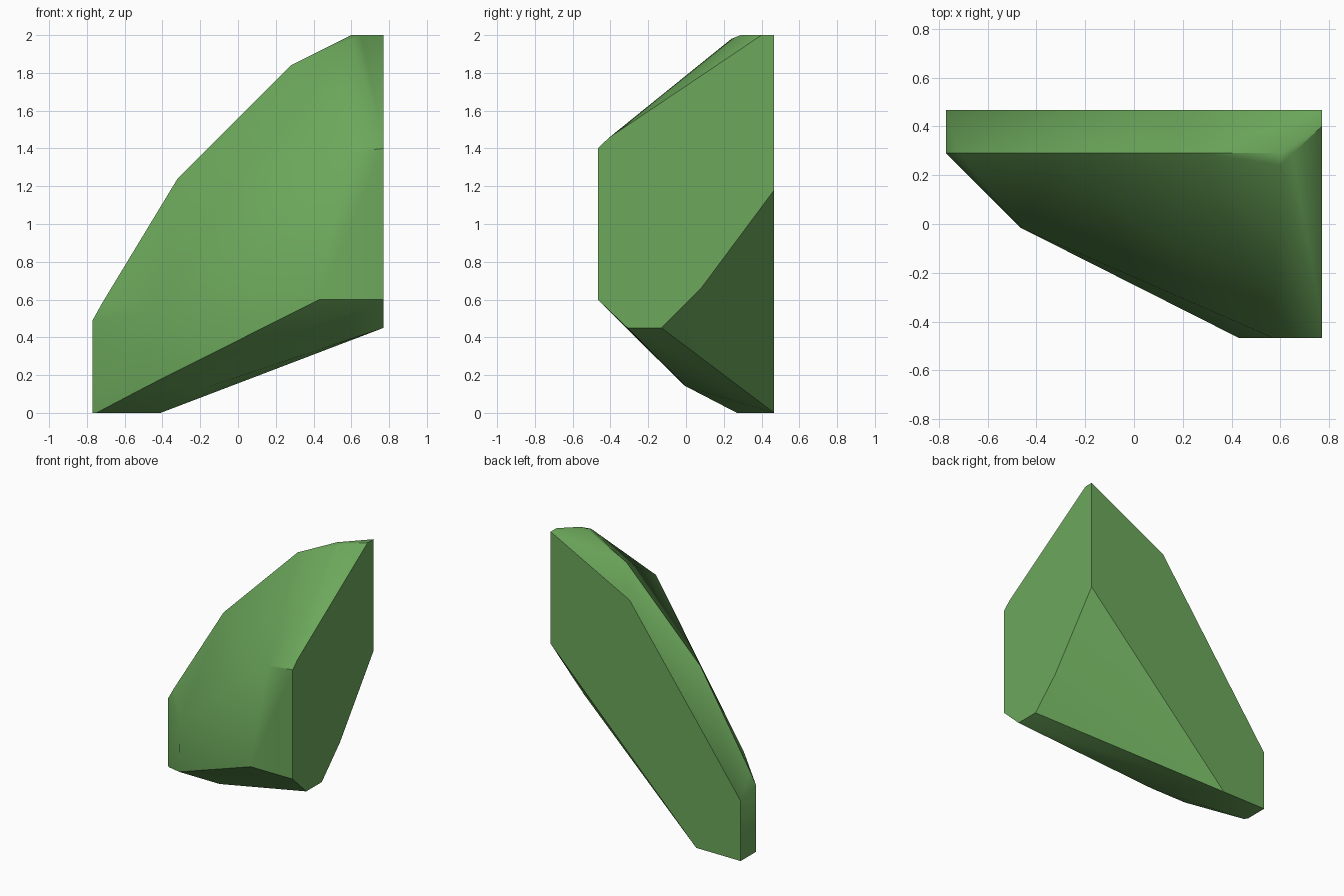
import bpy
import bmesh
import math

# Remove the default cube only
default_cube = bpy.data.objects.get("Cube")
if default_cube:
    bpy.data.objects.remove(default_cube, do_unlink=True)


def make_material(name, colour):
    material = bpy.data.materials.new(name)
    material.use_nodes = True
    material.diffuse_color = colour
    shader = material.node_tree.nodes["Principled BSDF"]
    shader.inputs["Base Color"].default_value = colour
    shader.inputs["Roughness"].default_value = 0.8
    return material


# Half extents of the shard, with the flat side and back on these planes
SIDE, BACK = 0.77, 0.467
RIDGE = 0.29

# Flat side outline, as depth and height
side_outline = [(-BACK, 1.4), (-BACK, 0.6), (-0.31, 0.45), (-0.13, 0.45),
                (0.08, 0.66), (BACK, 1.18), (BACK, 2), (0.4, 2), (-0.41, 1.455)]
# Flat back outline, as width and height
back_outline = [(0.13, 1.67), (-SIDE, 0.44), (-SIDE, 0), (-0.41, 0)]
# Upper ridge running just in front of the back
ridge_line = [(0.65, 2), (0.6, 2), (0.28, 1.84), (-0.32, 1.24),
              (-0.72, 0.58), (-SIDE, 0.49), (-SIDE, 0)]
# Chipped corners of the front and underside
front_corners = [(0.57, -BACK, 1.38), (0.43, -BACK, 0.6), (0.6, 0.24, 1.98),
                 (-0.455, -0.02, 0.53), (-0.465, -0.015, 0.15),
                 (-0.75, 0.27, 0), (-0.15, 0, 0.14)]

corners = [(SIDE, y, z) for y, z in side_outline]
corners += [(x, BACK, z) for x, z in back_outline]
corners += [(x, RIDGE, z) for x, z in ridge_line]
corners += front_corners


def build_faceted_solid(name, points, material):
    """Wrap the corners in a closed convex skin and merge its flat areas."""
    bm = bmesh.new()
    for point in points:
        bm.verts.new(point)
    hull = bmesh.ops.convex_hull(bm, input=bm.verts)
    unused = {g for g in hull["geom_interior"] + hull["geom_unused"]
              if isinstance(g, bmesh.types.BMVert)}
    bmesh.ops.delete(bm, geom=list(unused), context="VERTS")
    bmesh.ops.dissolve_limit(bm, angle_limit=math.radians(1),
                             verts=bm.verts, edges=bm.edges)
    bmesh.ops.recalc_face_normals(bm, faces=bm.faces)
    mesh = bpy.data.meshes.new(name)
    bm.to_mesh(mesh)
    bm.free()
    mesh.materials.append(material)
    solid = bpy.data.objects.new(name, mesh)
    bpy.context.collection.objects.link(solid)
    return solid


# Single green shard with softened chips and sharp cut planes
green = make_material("leaf_green", (0.15, 0.39, 0.105, 1))
shard = build_faceted_solid("rock_shard", corners, green)

bpy.ops.object.select_all(action="DESELECT")
shard.select_set(True)
bpy.context.view_layer.objects.active = shard
bpy.ops.object.shade_smooth_by_angle(angle=math.radians(38))
